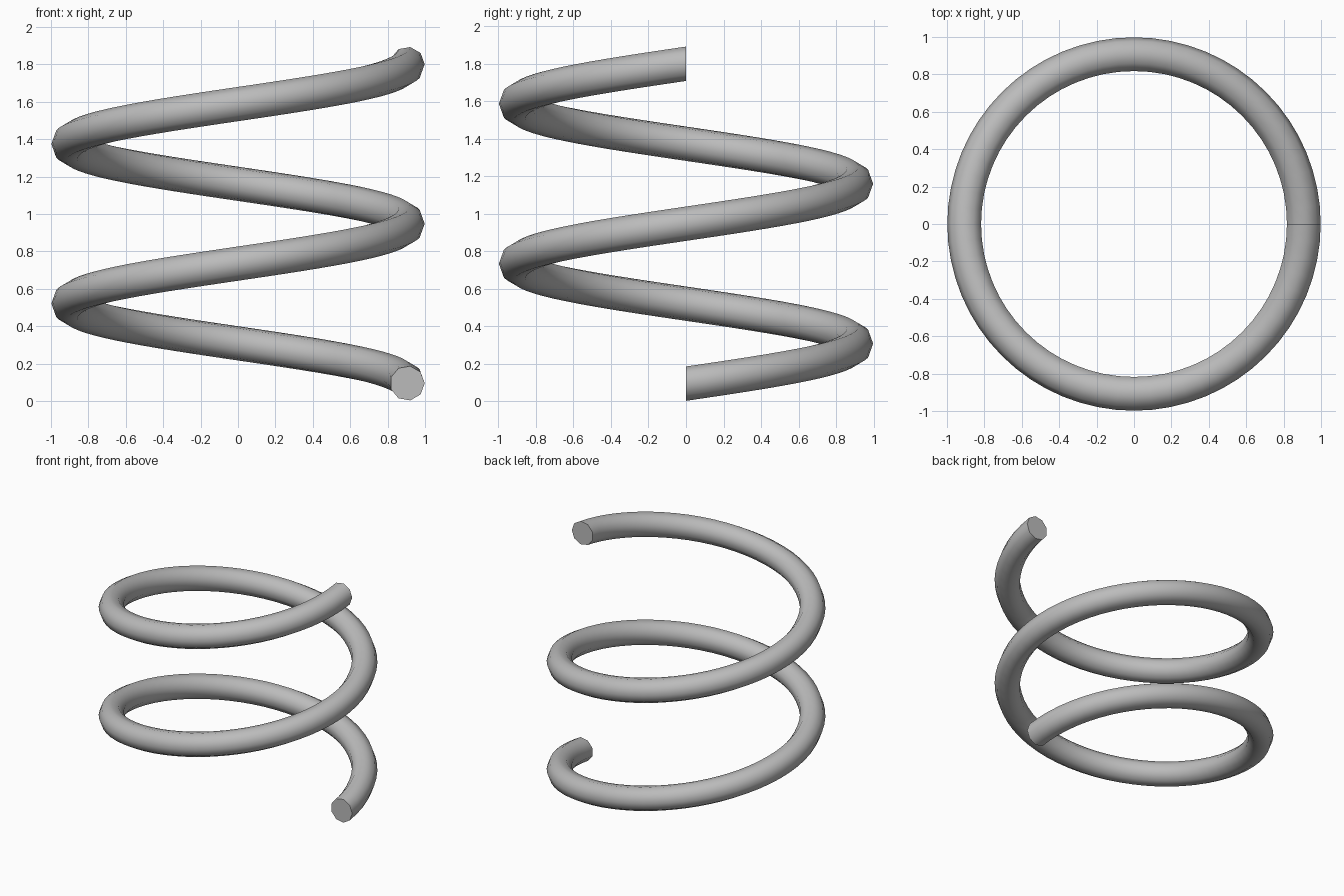
import bpy, math

if "Cube" in bpy.data.objects:
    bpy.data.objects.remove(bpy.data.objects["Cube"])

SIDES, TURNS, PITCH = 9, 2, 0.853
COIL_R, WIRE_R, START_Z = 0.905, 0.093, 0.095

# Wire cross-section standing in the radial (xz) plane
profile = [(COIL_R + WIRE_R * math.cos(2 * math.pi * i / SIDES), 0,
            START_Z + WIRE_R * math.sin(2 * math.pi * i / SIDES)) for i in range(SIDES)]

# Sweep the section up the helix
STEPS = 64 * TURNS
verts, faces = [], []
for s in range(STEPS + 1):
    a = 2 * math.pi * TURNS * s / STEPS
    rise = PITCH * TURNS * s / STEPS
    verts += [(r * math.cos(a), r * math.sin(a), z + rise) for r, _, z in profile]
for s in range(STEPS):
    for i in range(SIDES):
        j = (i + 1) % SIDES
        faces.append((s * SIDES + i, (s + 1) * SIDES + i,
                      (s + 1) * SIDES + j, s * SIDES + j))

# Flat end caps
faces.append(tuple(range(SIDES)))
faces.append(tuple(STEPS * SIDES + i for i in reversed(range(SIDES))))

mesh = bpy.data.meshes.new("coil_spring")
mesh.from_pydata(verts, [], faces)
spring = bpy.data.objects.new("coil_spring", mesh)
bpy.context.collection.objects.link(spring)

# Plain grey metal
grey = bpy.data.materials.new("grey")
grey.diffuse_color = (0.5, 0.5, 0.5, 1)
grey.use_nodes = True
grey.node_tree.nodes["Principled BSDF"].inputs["Base Color"].default_value = grey.diffuse_color
mesh.materials.append(grey)

# Smooth wire, sharp rims at the caps
bpy.context.view_layer.objects.active = spring
spring.select_set(True)
bpy.ops.object.shade_smooth_by_angle(angle=math.radians(50))
